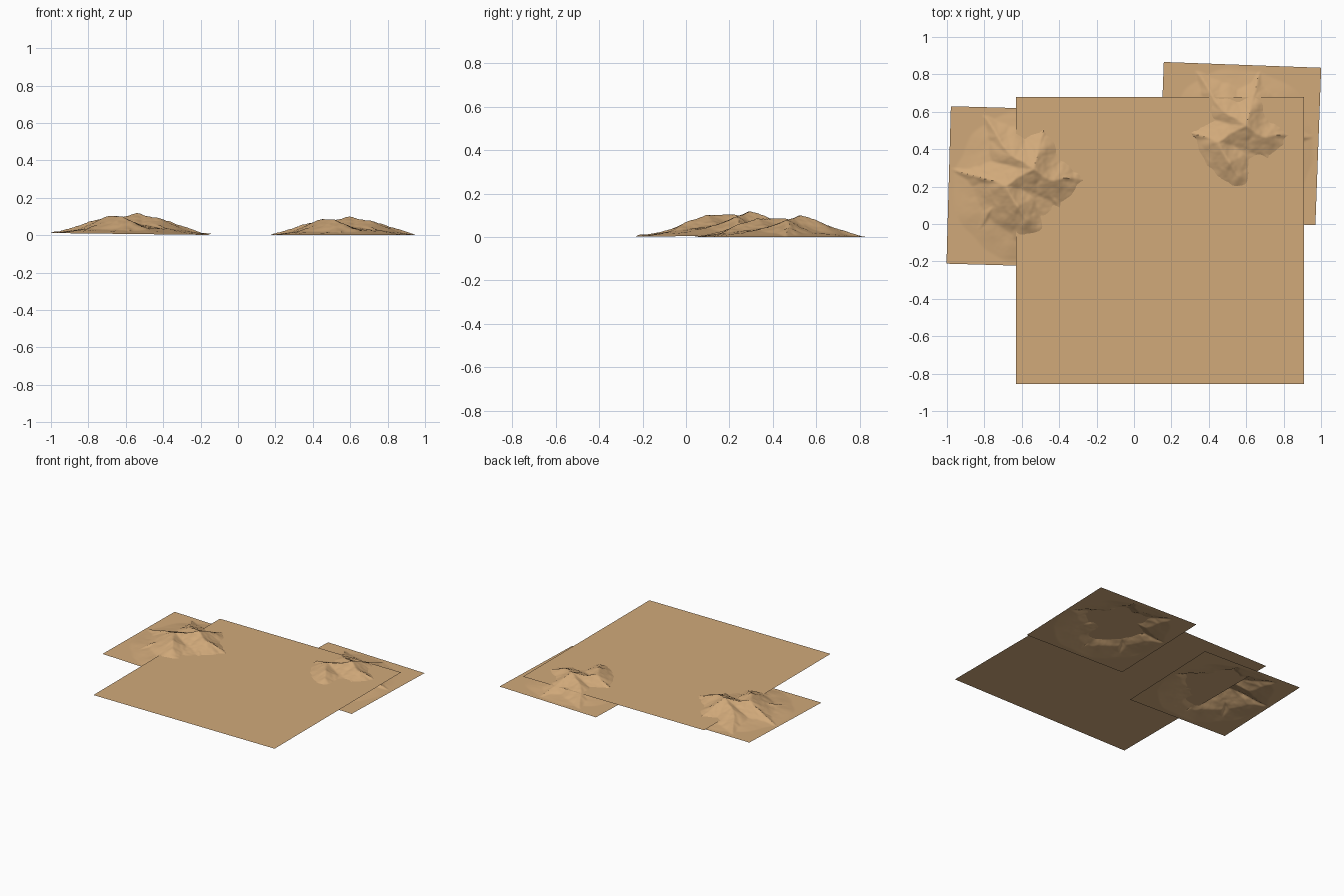
import bpy, bmesh, math
from mathutils import Vector, Matrix, noise

if "Cube" in bpy.data.objects:
    bpy.data.objects.remove(bpy.data.objects["Cube"])

# One sand colour for everything
sand = bpy.data.materials.new("sand")
sand.diffuse_color = (0.64, 0.40, 0.195, 1)
sand.use_nodes = True
sand.node_tree.nodes["Principled BSDF"].inputs["Base Color"].default_value = sand.diffuse_color

SIZE, CELLS = 0.842, 110

# Ridge lines of the mountain: (x, y, height), relative to the patch centre
PEAK = (0.02, 0.085, 0.10)
SHOULDER = (-0.12, 0.0, 0.088)
RIDGES = [
    [PEAK, (0.08, 0.05, 0.085), (0.14, 0.035, 0.078), (0.24, 0.06, 0.047), (0.39, 0.05, 0.004)],
    [PEAK, (-0.06, 0.05, 0.082), SHOULDER, (-0.05, -0.10, 0.084), (0.0, -0.175, 0.066),
     (0.0, -0.24, 0.036), (0.01, -0.37, 0.002)],
    [SHOULDER, (-0.25, 0.05, 0.042), (-0.40, 0.08, 0.003)],
    [PEAK, (0.05, 0.17, 0.073), (0.07, 0.27, 0.035), (0.09, 0.39, 0.003)],
    [PEAK, (-0.08, 0.17, 0.07), (-0.15, 0.26, 0.036), (-0.25, 0.36, 0.004)],
    [SHOULDER, (-0.17, -0.09, 0.045), (-0.25, -0.22, 0.012)],
    [(0.10, 0.05, 0.08), (0.13, -0.03, 0.05), (0.22, -0.18, 0.012)],
]


def ridge_height(p, a, b):
    """Height at p of a sloping ridge from a to b, falling off to both sides."""
    a2, b2 = Vector(a[:2]), Vector(b[:2])
    d = b2 - a2
    t = max(0.0, min(1.0, (p - a2).dot(d) / d.length_squared))
    dist = (p - a2 - d * t).length
    return a[2] + (b[2] - a[2]) * t - 0.42 * dist


def terrain(x, y):
    # Warp the ground slightly so that the ridges wander
    wx = 0.022 * noise.noise(Vector((x * 9, y * 9, 1.3)))
    wy = 0.022 * noise.noise(Vector((x * 9, y * 9, 7.7)))
    p = Vector((x + wx, y + wy))
    h = 0.056 * (1 - p.length / 0.40)
    for line in RIDGES:
        for a, b in zip(line, line[1:]):
            h = max(h, ridge_height(p, a, b))
    h = max(h, 0.0)
    # Gullies, stronger on high ground
    rough = noise.fractal(Vector((x * 14, y * 14, 3.1)), 0.9, 2.0, 4)
    h += rough * 0.09 * min(h, 0.05)
    edge = 0.421 - max(abs(x), abs(y))
    return max(0.0, h) * min(1.0, edge / 0.05)


def mountain(name, centre, base, turn, tilt, stretch):
    mesh = bpy.data.meshes.new(name)
    bm = bmesh.new()
    bmesh.ops.create_grid(bm, x_segments=CELLS, y_segments=CELLS, size=SIZE / 2)
    for v in bm.verts:
        x, y = v.co.x, v.co.y
        v.co.z = base + tilt[0] * x + tilt[1] * y + stretch * terrain(x, y)
    bmesh.ops.transform(bm, matrix=Matrix.Translation((*centre, 0)) @ Matrix.Rotation(turn, 4, 'Z'),
                        verts=bm.verts)
    bm.to_mesh(mesh)
    bm.free()
    mesh.materials.append(sand)
    ob = bpy.data.objects.new(name, mesh)
    bpy.context.collection.objects.link(ob)
    bpy.context.view_layer.objects.active = ob
    ob.select_set(True)
    bpy.ops.object.shade_smooth_by_angle(angle=math.radians(40))
    ob.select_set(False)


# Two copies of the same mountain, the left one higher and slightly tilted
mountain("left_mountain", (-0.57, 0.197), 0.011, math.radians(-1.6), (-0.012, 0.010), 1.07)
mountain("right_mountain", (0.5645, 0.43), 0.0, math.radians(-2.1), (0, 0), 1.0)

# Flat desert floor that the mountains rise through
bpy.ops.mesh.primitive_plane_add(size=1, location=(0.14, -0.0875, 0.041))
floor = bpy.context.object
floor.name = "desert_floor"
floor.scale = (1.54, 1.535, 1)
floor.data.materials.append(sand)
